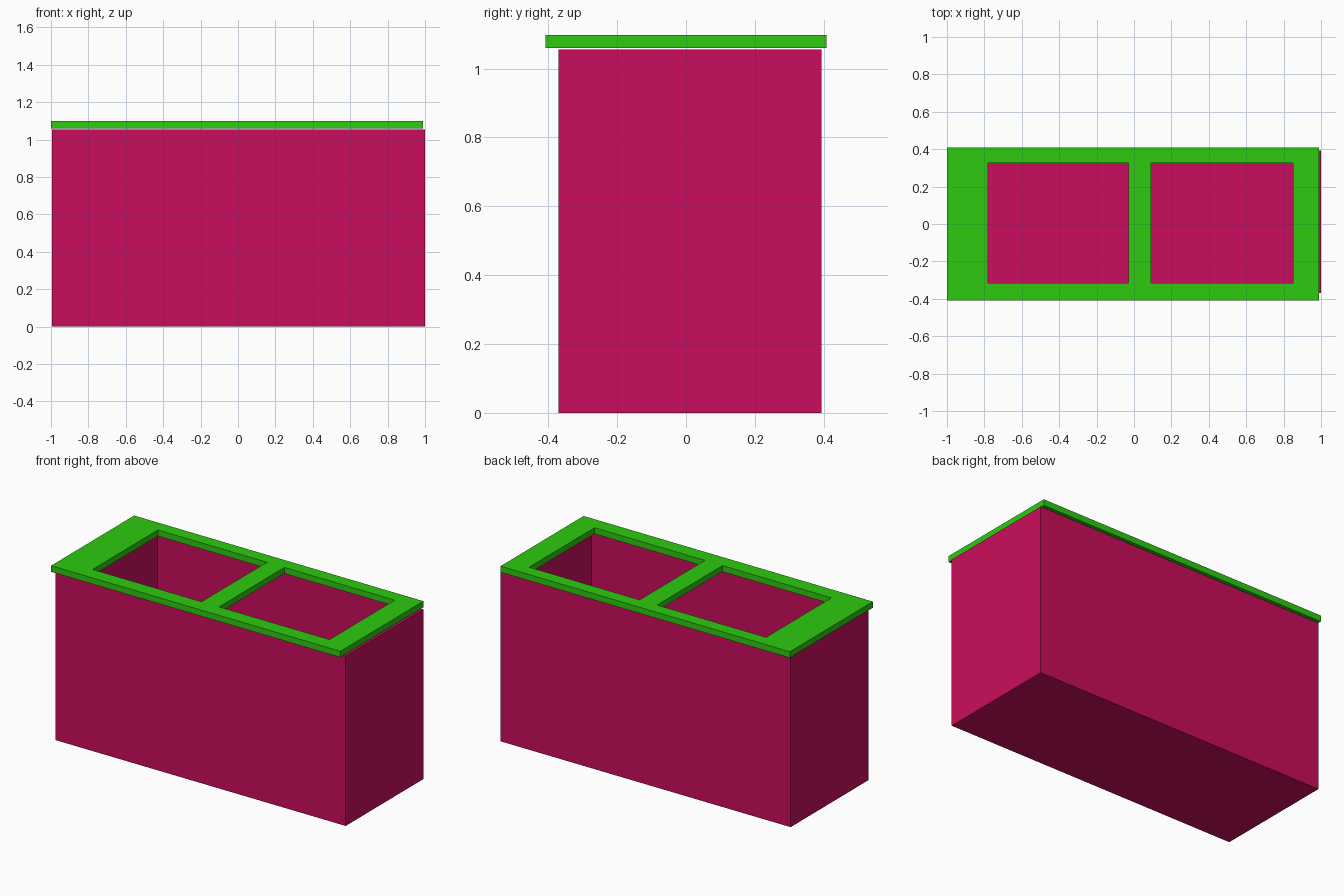
import bpy
import bmesh

default = bpy.data.objects.get("Cube")
if default:
    bpy.data.objects.remove(default, do_unlink=True)


def make_material(name, rgb):
    mat = bpy.data.materials.new(name)
    mat.use_nodes = True
    color = (*rgb, 1.0)
    mat.diffuse_color = color
    bsdf = mat.node_tree.nodes["Principled BSDF"]
    bsdf.inputs["Base Color"].default_value = color
    bsdf.inputs["Roughness"].default_value = 0.6
    return mat


def finish(bm, name, mat):
    bmesh.ops.recalc_face_normals(bm, faces=bm.faces)
    mesh = bpy.data.meshes.new(name)
    bm.to_mesh(mesh)
    bm.free()
    mesh.materials.append(mat)
    obj = bpy.data.objects.new(name, mesh)
    bpy.context.collection.objects.link(obj)
    return obj


def fit(verts, x_range, y_range):
    """Snap the corners of a rectangle to the given ranges."""
    cx = sum(v.co.x for v in verts) / len(verts)
    cy = sum(v.co.y for v in verts) / len(verts)
    for v in verts:
        v.co.x = x_range[v.co.x > cx]
        v.co.y = y_range[v.co.y > cy]


def make_tub(name, x_range, y_range, height, cavity_x, cavity_y, floor, mat):
    bm = bmesh.new()
    bmesh.ops.create_cube(bm, size=1)
    fit(list(bm.verts), x_range, y_range)
    for v in bm.verts:
        v.co.z = height if v.co.z > 0 else 0
    bm.normal_update()
    top = max(bm.faces, key=lambda f: f.calc_center_median().z)
    bmesh.ops.inset_individual(bm, faces=[top], thickness=0.02)
    fit(list(top.verts), cavity_x, cavity_y)
    # Push the opening down to make the cavity
    inner = bmesh.ops.extrude_discrete_faces(bm, faces=[top])["faces"][0]
    for v in inner.verts:
        v.co.z = floor
    return finish(bm, name, mat)


def make_frame(name, xs, ys, z_bottom, z_top, mat):
    """Flat grid with alternate inner cells left open, extruded to a slab."""
    bm = bmesh.new()
    grid = [[bm.verts.new((x, y, z_bottom)) for y in ys] for x in xs]
    for i in range(len(xs) - 1):
        for j in range(len(ys) - 1):
            if i % 2 and j % 2:
                continue
            bm.faces.new((grid[i][j], grid[i + 1][j],
                          grid[i + 1][j + 1], grid[i][j + 1]))
    ext = bmesh.ops.extrude_face_region(bm, geom=list(bm.faces),
                                        use_keep_orig=True)
    for v in ext["geom"]:
        if isinstance(v, bmesh.types.BMVert):
            v.co.z = z_top
    return finish(bm, name, mat)


pink = make_material("deep pink", (0.59, 0.004, 0.109))
green = make_material("bright green", (0.027, 0.59, 0.005))

# Deep open container
make_tub("container_body", (-0.995, 1.0), (-0.37, 0.393), 1.055,
         (-0.795, 0.88), (-0.33, 0.346), 0.08, pink)

# Lid frame with two rectangular openings, floating just above the rim
make_frame("lid_frame", (-1.0, -0.78, -0.03, 0.09, 0.85, 0.99),
           (-0.408, -0.315, 0.327, 0.408), 1.06, 1.098, green)
